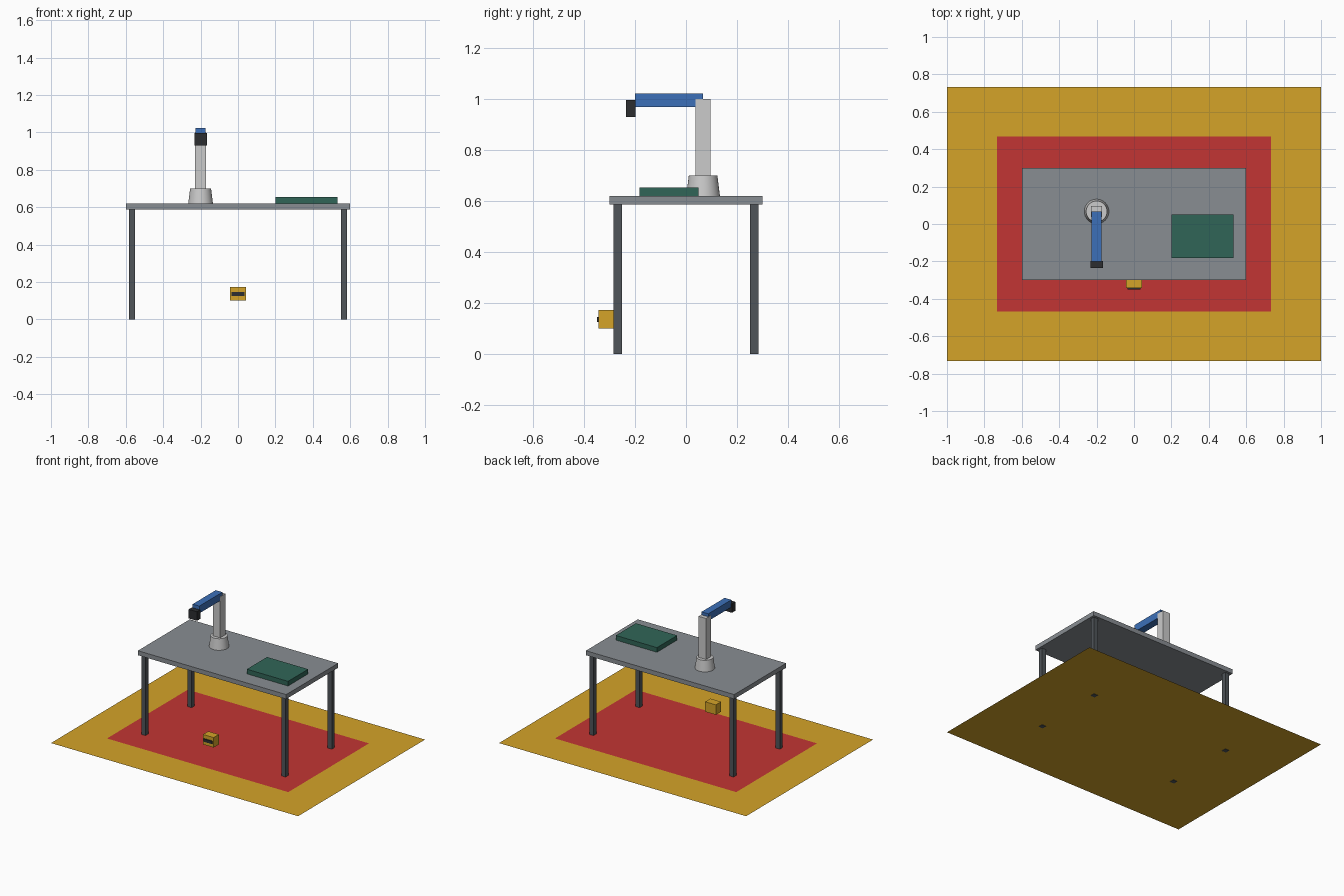
import bpy
from mathutils import Vector

if "Cube" in bpy.data.objects:
    bpy.data.objects.remove(bpy.data.objects["Cube"])


def material(name, rgb):
    mat = bpy.data.materials.new(name)
    mat.diffuse_color = (*rgb, 1.0)
    mat.use_nodes = True
    mat.node_tree.nodes["Principled BSDF"].inputs["Base Color"].default_value = mat.diffuse_color
    return mat


GOLD = material("gold", (0.66, 0.37, 0.022))
RED = material("red", (0.54, 0.036, 0.033))
STEEL = material("steel", (0.25, 0.27, 0.29))
DARK_STEEL = material("dark_steel", (0.08, 0.09, 0.10))
LIGHT = material("light_grey", (0.66, 0.68, 0.69))
BLUE = material("blue", (0.045, 0.16, 0.48))
BLACK = material("black", (0.025, 0.027, 0.03))
GREEN = material("green", (0.03, 0.13, 0.095))


def finish(name, mat):
    obj = bpy.context.object
    obj.name = name
    obj.data.materials.append(mat)
    return obj


def box(name, low, high, mat):
    """Box between two opposite corners."""
    low, high = Vector(low), Vector(high)
    bpy.ops.mesh.primitive_cube_add(size=1, location=(low + high) / 2)
    obj = finish(name, mat)
    obj.scale = high - low
    bpy.ops.object.transform_apply(location=False, rotation=False, scale=True)
    return obj


def sheet(name, width, depth, z, mat):
    bpy.ops.mesh.primitive_plane_add(size=1, location=(0, 0, z))
    obj = finish(name, mat)
    obj.scale = (width, depth, 1)
    bpy.ops.object.transform_apply(location=False, rotation=False, scale=True)
    return obj


# Floor safety zones
sheet("outer_floor_zone", 2.0, 1.467, 0.003, GOLD)
sheet("inner_floor_zone", 1.467, 0.933, 0.006, RED)

# Table
box("table_top", (-0.6, -0.3, 0.587), (0.6, 0.3, 0.62), STEEL)
for side, sx in (("left", -1), ("right", 1)):
    for end, sy in (("front", -1), ("back", 1)):
        x, y, h = sx * 0.567, sy * 0.267, 0.0165
        box(f"{end}_{side}_leg", (x - h, y - h, 0), (x + h, y + h, 0.587), DARK_STEEL)

# Robot arm: tapered base, post, horizontal arm and tool head
RX, RY = -0.2, 0.067
bpy.ops.mesh.primitive_cone_add(vertices=32, radius1=0.066, radius2=0.056, depth=0.08,
                                location=(RX, RY, 0.66))
finish("robot_base", LIGHT)
bpy.ops.object.shade_smooth_by_angle()
box("robot_post", (RX - 0.03, RY - 0.03, 0.70), (RX + 0.03, RY + 0.03, 1.0), LIGHT)
box("robot_arm", (RX - 0.027, -0.2, 0.969), (RX + 0.027, RY, 1.022), BLUE)
box("tool_head", (RX - 0.0335, -0.236, 0.93), (RX + 0.0335, -0.198, 0.996), BLACK)

# Work tray on the table
box("work_tray", (0.2, -0.183, 0.62), (0.533, 0.05, 0.654), GREEN)

# Floor scanner with dark window
box("scanner_body", (-0.043, -0.343, 0.1), (0.043, -0.283, 0.173), GOLD)
box("scanner_window", (-0.0335, -0.35, 0.125), (0.0335, -0.34, 0.146), BLACK)
